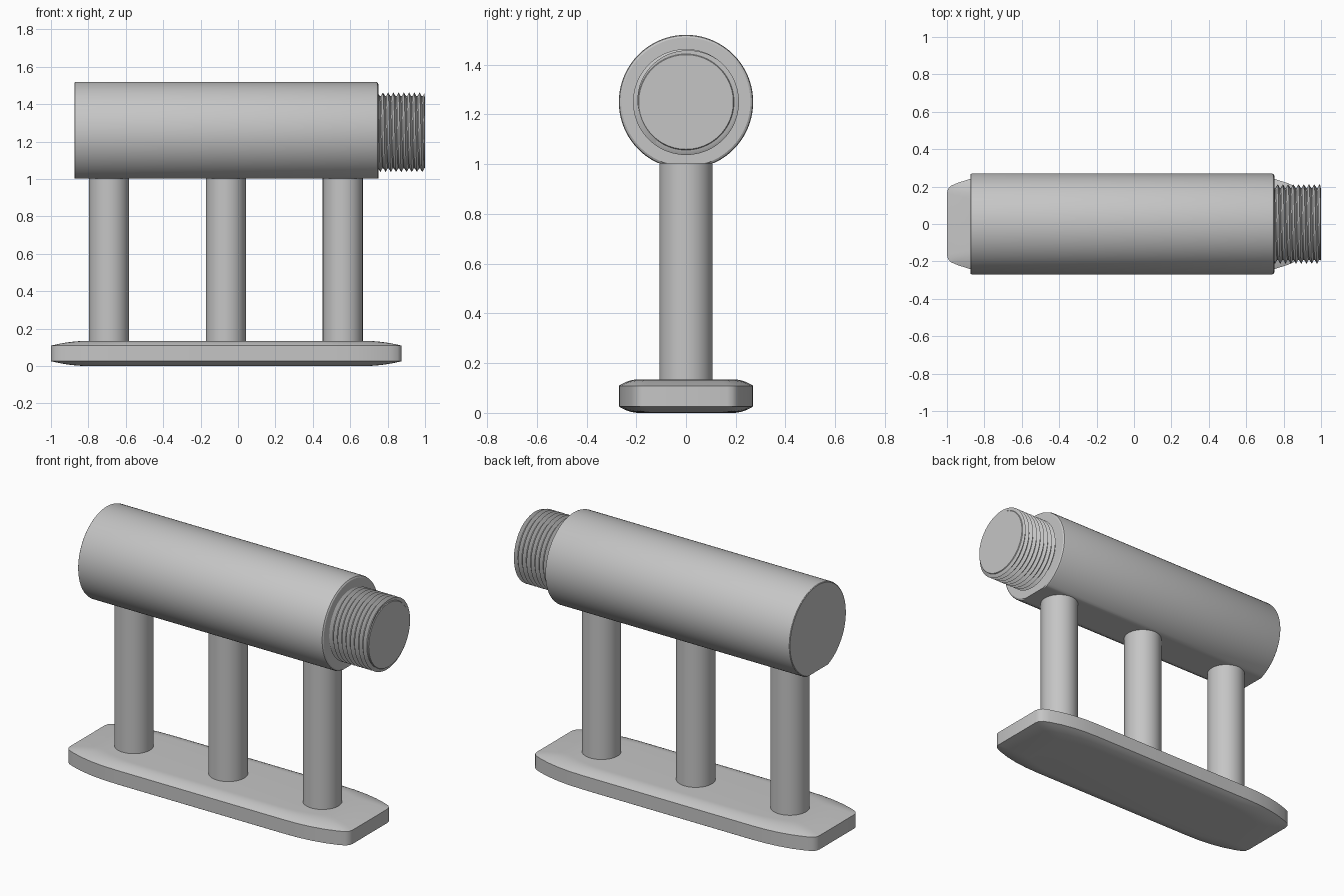
import bpy, bmesh
from math import sin, cos, tau, radians

if "Cube" in bpy.data.objects:
    bpy.data.objects.remove(bpy.data.objects["Cube"])

# Single material
steel = bpy.data.materials.new("plain grey metal")
steel.use_nodes = True
colour = (0.56, 0.56, 0.56, 1)
steel.diffuse_color = colour
steel.node_tree.nodes["Principled BSDF"].inputs["Base Color"].default_value = colour

AXIS_Z = 1.25


def finish(name, bm):
    bmesh.ops.recalc_face_normals(bm, faces=bm.faces)
    mesh = bpy.data.meshes.new(name)
    bm.to_mesh(mesh)
    bm.free()
    mesh.materials.append(steel)
    obj = bpy.data.objects.new(name, mesh)
    bpy.context.collection.objects.link(obj)
    bpy.ops.object.select_all(action='DESELECT')
    obj.select_set(True)
    bpy.context.view_layer.objects.active = obj
    bpy.ops.object.shade_smooth_by_angle(angle=radians(30))
    return obj


def loft(name, rings):
    """Skin a stack of equal-length closed rings and cap both ends."""
    bm = bmesh.new()
    loops = [[bm.verts.new(p) for p in ring] for ring in rings]
    for a, b in zip(loops, loops[1:]):
        for i in range(len(a)):
            j = (i + 1) % len(a)
            bm.faces.new((a[i], a[j], b[j], b[i]))
    bm.faces.new(loops[0])
    bm.faces.new(loops[-1])
    return finish(name, bm)


def x_ring(x, r, n=128, floor=-1):
    """Circle around the barrel axis, optionally cut flat underneath."""
    return [(x, r * cos(tau * i / n), AXIS_Z + max(r * sin(tau * i / n), floor))
            for i in range(n)]


# Base plate: tapered outline with domed top and underside
corner = [(.9375, .165), (.932, .187), (.915, .205), (.88, .22),
          (.81, .242), (.73, .258), (.65, .267), (.56, .27)]
quarter = corner + [(-x, y) for x, y in reversed(corner)]
outline = quarter + [(-x, -y) for x, y in quarter]


def plate_ring(k, top):
    sx, sy = 1 - .22 * (1 - k), 1 - .3 * (1 - k)
    drop = .026 * k * k
    z = .135 - drop if top else drop
    return [(x * sx - .0625, y * sy, z) for x, y in outline]


steps = [i / 8 for i in range(9)]
loft("base_plate", [plate_ring(k, False) for k in steps]
     + [plate_ring(k, True) for k in reversed(steps)])

# Three support posts
for label, x in (("right", -.69), ("middle", -.065), ("left", .56)):
    loft(label + "_post", [[(x + .107 * cos(tau * i / 64), .107 * sin(tau * i / 64), z)
                            for i in range(64)] for z in (.1, 1.03)])

# Barrel with softened rims and a flat underside
loft("barrel", [x_ring(x, r, floor=-.247) for x, r in
                ((-.875, .264), (-.872, .268), (-.866, .27),
                 (.736, .27), (.745, .267), (.75, .259))])

# Threaded end: solid core plus a helical ridge trimmed at both ends
loft("thread_core", [x_ring(.7, .193), x_ring(.996, .193), x_ring(1, .19)])

PITCH, SEG, ROWS = .028, 72, 26
bm = bmesh.new()
grid = []
for row in range(ROWS):
    r = .213 if row % 2 else .188
    grid.append([bm.verts.new((.67 + PITCH * (i / SEG + row / 2),
                               r * cos(tau * i / SEG),
                               AXIS_Z + r * sin(tau * i / SEG)))
                 for i in range(SEG + 1)])
for a, b in zip(grid, grid[1:]):
    for i in range(SEG):
        bm.faces.new((a[i], a[i + 1], b[i + 1], b[i]))
bmesh.ops.remove_doubles(bm, verts=bm.verts, dist=.0005)
for x, side in ((.74, -1), (.996, 1)):
    bmesh.ops.bisect_plane(bm, geom=bm.verts[:] + bm.edges[:] + bm.faces[:],
                           plane_co=(x, 0, 0), plane_no=(side, 0, 0), clear_outer=True)
bmesh.ops.holes_fill(bm, edges=[e for e in bm.edges if e.is_boundary], sides=0)
finish("thread_ridge", bm)
